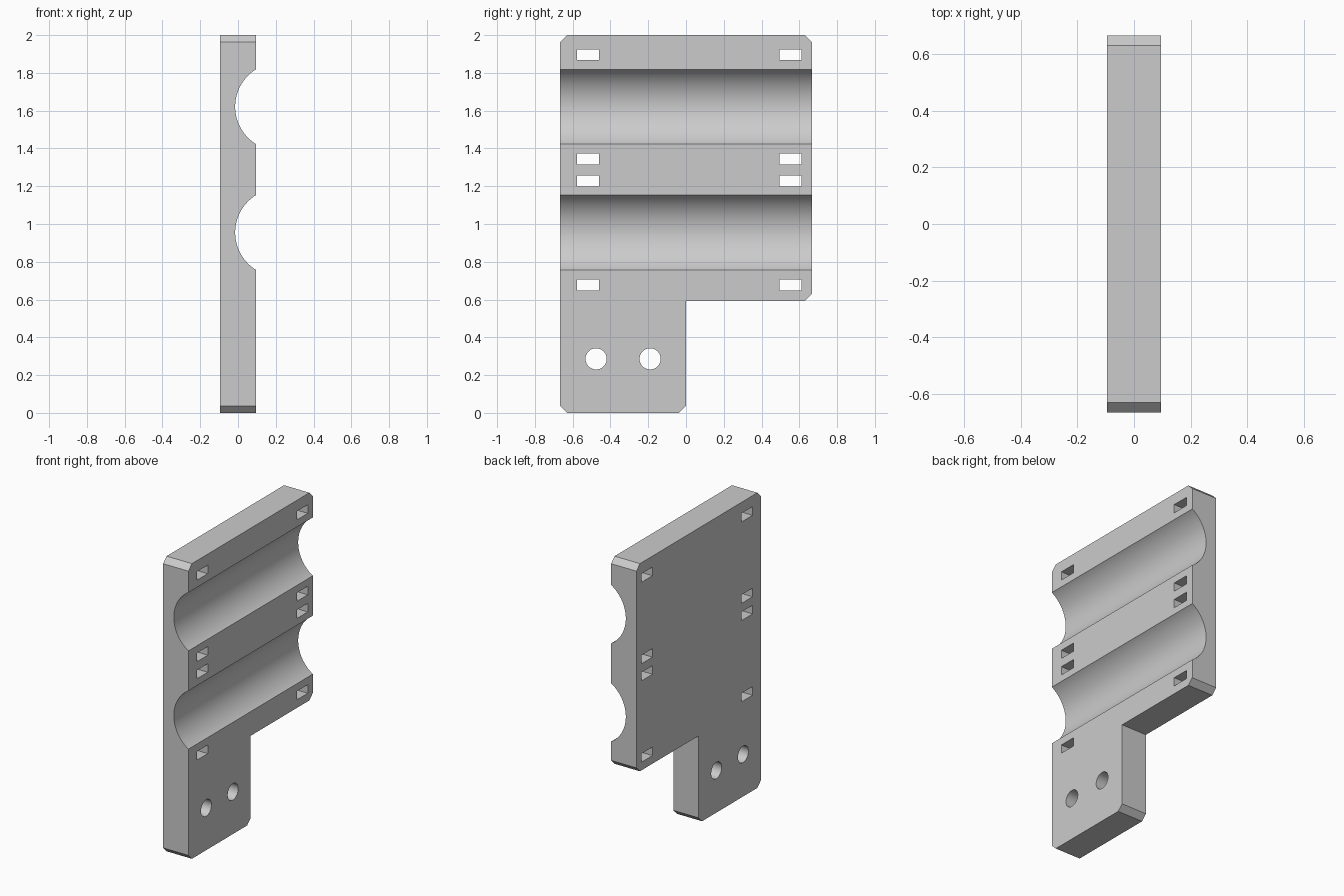
import bpy, bmesh, math
from mathutils import Matrix

if "Cube" in bpy.data.objects:
    bpy.data.objects.remove(bpy.data.objects["Cube"], do_unlink=True)

HALF = 0.095      # half plate thickness
SIDE = 0.666      # half plate width
CUT = 0.037       # corner chamfer
STEP = 0.593      # height of the notch beside the leg

grey = bpy.data.materials.new("light_grey")
grey.use_nodes = True
colour = (0.6, 0.6, 0.6, 1)
grey.diffuse_color = colour
grey.node_tree.nodes["Principled BSDF"].inputs["Base Color"].default_value = colour


def make_object(name, bm):
    bmesh.ops.recalc_face_normals(bm, faces=bm.faces)
    mesh = bpy.data.meshes.new(name)
    bm.to_mesh(mesh)
    bm.free()
    mesh.materials.append(grey)
    obj = bpy.data.objects.new(name, mesh)
    bpy.context.collection.objects.link(obj)
    return obj


def add_cylinder(bm, axis, location, radius, length, sides):
    turn = Matrix.Rotation(math.pi / 2, 4, axis)
    bmesh.ops.create_cone(bm, cap_ends=True, segments=sides, radius1=radius,
                          radius2=radius, depth=length,
                          matrix=Matrix.Translation(location) @ turn)


# Plate outline with chamfered outer corners, extruded through its thickness
outline = [(-SIDE + CUT, 0), (-CUT, 0), (0, CUT), (0, STEP), (SIDE - CUT, STEP),
           (SIDE, STEP + CUT), (SIDE, 2 - CUT), (SIDE - CUT, 2),
           (-SIDE + CUT, 2), (-SIDE, 2 - CUT), (-SIDE, CUT)]
bm = bmesh.new()
face = bm.faces.new([bm.verts.new((-HALF, y, z)) for y, z in outline])
extruded = bmesh.ops.extrude_face_region(bm, geom=[face])["geom"]
bmesh.ops.translate(bm, vec=(2 * HALF, 0, 0),
                    verts=[v for v in extruded if isinstance(v, bmesh.types.BMVert)])
plate = make_object("mounting_plate", bm)

# Cutters: two round channels, eight strap slots and two screw holes
bm = bmesh.new()
for z in (0.955, 1.621):
    add_cylinder(bm, "X", (0.218, 0, z), 0.233, 2, 128)
channels = make_object("channel_cutter", bm)

bm = bmesh.new()
for y in (-0.518, 0.553):
    for z in (0.677, 1.228, 1.344, 1.896):
        bmesh.ops.create_cube(bm, size=1, matrix=Matrix.Translation((0, y, z))
                              @ Matrix.Diagonal((1, 0.117, 0.058, 1)))
slots = make_object("slot_cutter", bm)

bm = bmesh.new()
for y in (-0.476, -0.19):
    add_cylinder(bm, "Y", (0, y, 0.286), 0.056, 1, 48)
holes = make_object("screw_hole_cutter", bm)

# Apply the cuts and drop the cutters
bpy.ops.object.select_all(action="DESELECT")
bpy.context.view_layer.objects.active = plate
plate.select_set(True)
for cutter in (channels, slots, holes):
    cutter.hide_render = True
    mod = plate.modifiers.new(cutter.name, "BOOLEAN")
    mod.operation = "DIFFERENCE"
    mod.solver = "EXACT"
    mod.object = cutter
    bpy.ops.object.modifier_apply(modifier=mod.name)
    bpy.data.objects.remove(cutter, do_unlink=True)

bpy.ops.object.shade_smooth_by_angle(angle=math.radians(30))
